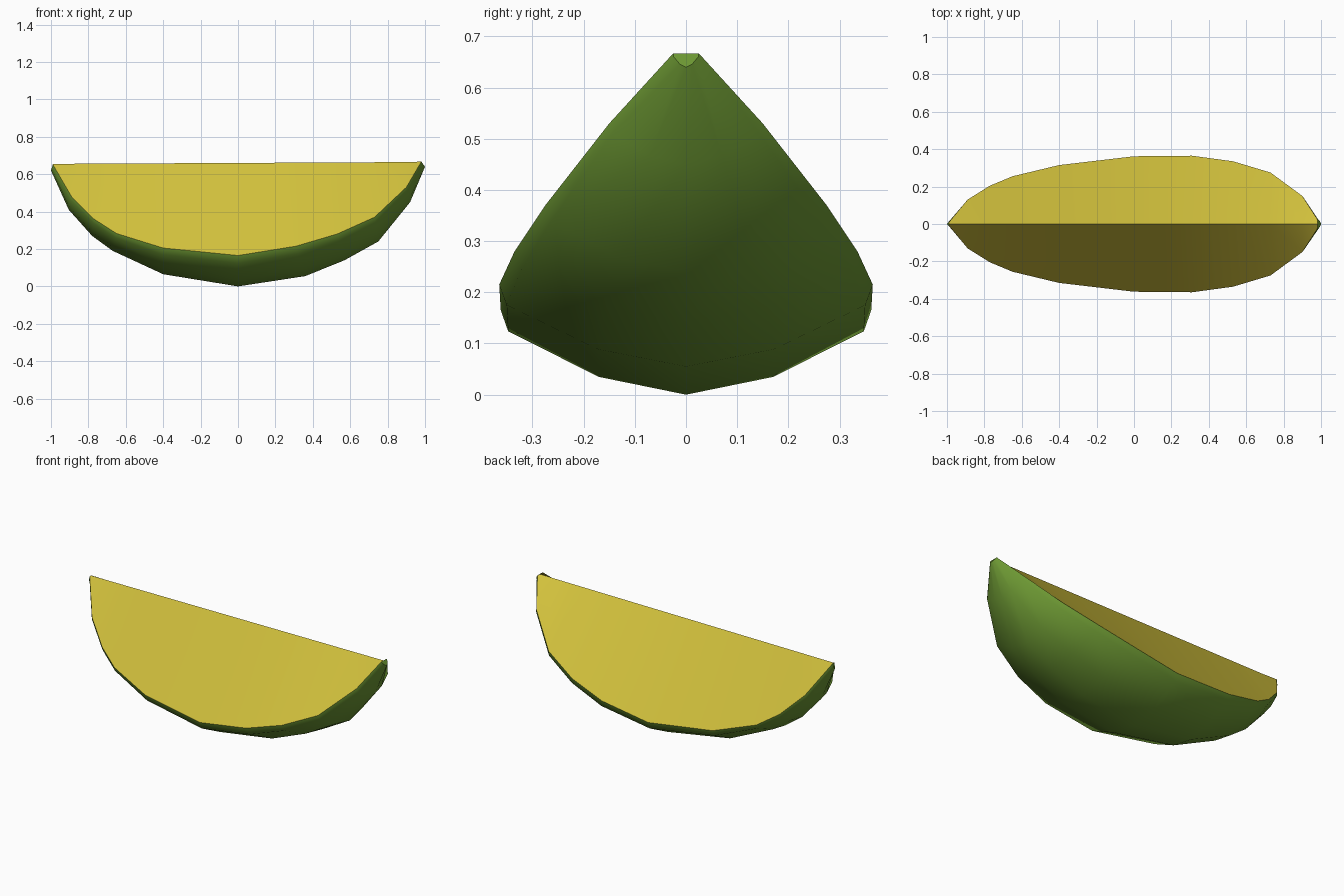
import bpy, bmesh
from mathutils import Vector

if "Cube" in bpy.data.objects:
    bpy.data.objects.remove(bpy.data.objects["Cube"])

def material(name, rgb):
    m = bpy.data.materials.new(name)
    m.diffuse_color = (*rgb, 1)
    m.use_nodes = True
    m.node_tree.nodes["Principled BSDF"].inputs["Base Color"].default_value = m.diffuse_color
    return m

green = material("rind green", (0.15, 0.31, 0.033))
yellow = material("flesh yellow", (0.64, 0.53, 0.045))

# Keel of the rind (x, z) and rim where rind meets flesh (x, y, z), station by station
keel = [(-1, .62), (-.905, .41), (-.78, .27), (-.67, .19), (-.4, .065), (0, 0),
        (.36, .055), (.57, .14), (.75, .24), (.92, .45), (1, .64)]
rim = [(-.99, .008, .652), (-.89, .13, .48), (-.77, .205, .36), (-.65, .255, .283),
       (-.4, .315, .205), (0, .362, .165), (.31, .365, .215), (.53, .335, .28),
       (.73, .275, .37), (.9, .15, .53), (.98, .025, .667)]

def loft(name, sections, mat, cap_ends=False):
    """Skin a list of equal-length cross-sections with quads."""
    bm = bmesh.new()
    rows = [[bm.verts.new(p) for p in s] for s in sections]
    for a, b in zip(rows, rows[1:]):
        for i in range(len(a) - 1):
            bm.faces.new((a[i], a[i + 1], b[i + 1], b[i]))
    if cap_ends:
        bm.faces.new(rows[0])
        bm.faces.new(rows[-1][::-1])
    me = bpy.data.meshes.new(name)
    bm.to_mesh(me)
    bm.free()
    me.materials.append(mat)
    ob = bpy.data.objects.new(name, me)
    bpy.context.collection.objects.link(ob)
    bpy.context.view_layer.objects.active = ob
    ob.select_set(True)
    bpy.ops.object.shade_smooth_by_angle(angle=0.9)
    ob.select_set(False)
    return ob

def mirror(p):
    return Vector((p[0], -p[1], p[2]))

rind_sections, flesh_sections = [], []
for (kx, kz), r in zip(keel, rim):
    k, r = Vector((kx, 0, kz)), Vector(r)
    # narrow bevel below the rim, then the belly of the rind
    bevel = r.lerp(k, .25)
    bevel.y = r.y * .96
    belly = r.lerp(k, .79)
    belly.y = r.y * .47
    side = [r, bevel, belly]
    rind_sections.append([mirror(p) for p in side] + [k] + side[::-1])
    # straight top edge where the two cut faces meet
    top = Vector((r.x, 0, .655 + .005 * (r.x + 1)))
    flesh_sections.append([r, top, mirror(r)])

loft("rind", rind_sections, green, cap_ends=True)
loft("flesh", flesh_sections, yellow)
